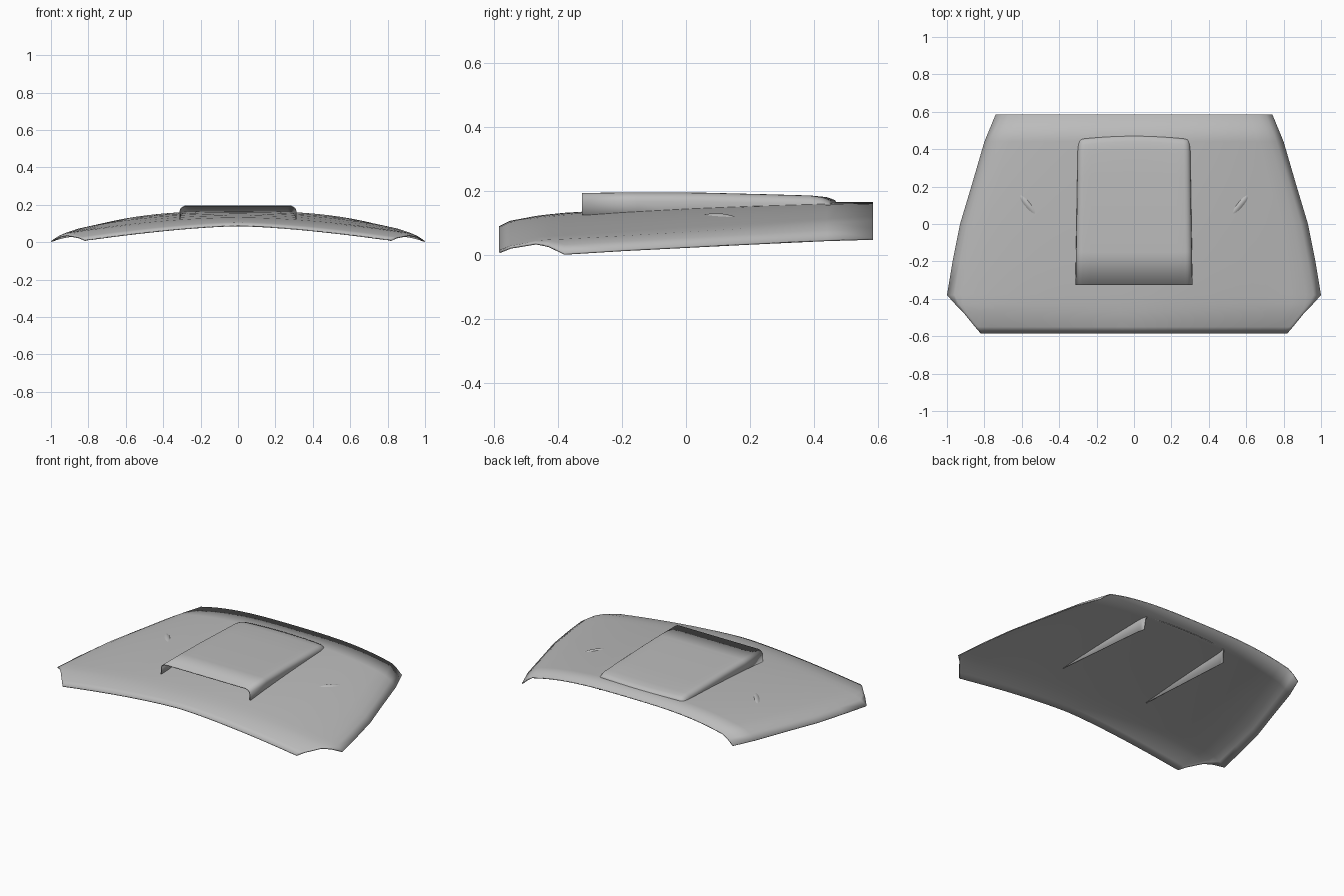
import bpy, bmesh, math

cube = bpy.data.objects.get("Cube")
if cube:
    bpy.data.objects.remove(cube, do_unlink=True)

paint = bpy.data.materials.new("grey_paint")
paint.use_nodes = True
GREY = (0.5, 0.5, 0.5, 1)
paint.diffuse_color = GREY
paint.node_tree.nodes["Principled BSDF"].inputs["Base Color"].default_value = GREY


def sheet(name, rows, thickness, angle=40):
    """Skin a list of equal-length point rows into a smooth thin panel."""
    bm = bmesh.new()
    grid = [[bm.verts.new(p) for p in row] for row in rows]
    for a, b in zip(grid, grid[1:]):
        for i in range(len(a) - 1):
            bm.faces.new((a[i], a[i + 1], b[i + 1], b[i]))
    bmesh.ops.remove_doubles(bm, verts=bm.verts, dist=0.0001)
    mesh = bpy.data.meshes.new(name)
    bm.to_mesh(mesh)
    bm.free()
    mesh.materials.append(paint)
    obj = bpy.data.objects.new(name, mesh)
    bpy.context.collection.objects.link(obj)
    bpy.ops.object.select_all(action="DESELECT")
    obj.select_set(True)
    bpy.context.view_layer.objects.active = obj
    bpy.ops.object.shade_smooth_by_angle(angle=math.radians(angle))
    if thickness:
        solid = obj.modifiers.new("thickness", "SOLIDIFY")
        solid.thickness = thickness
        solid.offset = -1
    return obj


# Stations along the panel: y, centre z, crease x, crease z, edge x, edge z
STATIONS = [
    (-0.585, 0.090, 0.79, 0.016, 0.82, 0.011),
    (-0.55, 0.107, 0.83, 0.030, 0.85, 0.025),
    (-0.47, 0.122, 0.895, 0.045, 0.915, 0.038),
    (-0.43, 0.127, 0.915, 0.048, 0.955, 0.030),
    (-0.38, 0.132, 0.92, 0.050, 1.00, 0.006),
    (-0.20, 0.143, 0.89, 0.060, 0.97, 0.017),
    (0.00, 0.152, 0.855, 0.072, 0.93, 0.027),
    (0.20, 0.159, 0.80, 0.084, 0.87, 0.037),
    (0.44, 0.165, 0.725, 0.100, 0.80, 0.048),
    (0.585, 0.165, 0.67, 0.108, 0.74, 0.052),
]


def station(y):
    for a, b in zip(STATIONS, STATIONS[1:]):
        if y <= b[0]:
            t = (y - a[0]) / (b[0] - a[0])
            return [p + (q - p) * t for p, q in zip(a, b)]
    return list(STATIONS[-1])


def crown(y, u):
    """Height at fraction u of the way from the centre to the side crease."""
    s = station(y)
    power = 1.5 + 1.5 * (y + 0.585) / 1.17
    return s[1] - (s[1] - s[3]) * abs(u) ** power


def hood_z(x, y):
    return crown(y, x / station(y)[2])


# Main panel
rows = []
for s in STATIONS:
    y, _, xc, zc, xe, ze = s
    half = [(xc * i / 12, y, crown(y, i / 12)) for i in range(13)]
    half.append(((xc + xe) / 2, y, (zc + ze) / 2 + (xe - xc) * 0.06))
    half.append((xe, y, ze))
    rows.append([(-x, yy, z) for x, yy, z in reversed(half[1:])] + half)
sheet("hood_panel", rows, 0.006)

# Raised scoop, open at the front: y, top z, half width, skirt bottom z
SCOOP = [
    (-0.325, 0.194, 0.312, 0.126),
    (-0.15, 0.196, 0.309, 0.115),
    (0.05, 0.195, 0.306, 0.101),
    (0.25, 0.190, 0.303, 0.088),
    (0.39, 0.186, 0.301, 0.078),
    (0.44, 0.181, 0.299, 0.074),
    (0.465, 0.172, 0.296, 0.073),
    (0.475, 0.158, 0.292, 0.150),
]
rows = []
for y, top, w, low in SCOOP:
    r = min(0.028, top - low)
    half = [(w * f, top) for f in (0, 0.25, 0.5, 0.75)]
    for k in range(6):
        a = math.radians(18 * k)
        half.append((w - 0.035 + 0.035 * math.sin(a), top - r * (1 - math.cos(a))))
    half.append((w + 0.002, low))
    bow = 0.02 if y > 0.42 else 0
    half = [(x, y - bow * (x / w) ** 2, z) for x, z in half]
    rows.append([(-x, yy, z) for x, yy, z in reversed(half[1:])] + half)
sheet("hood_scoop", rows, 0.005, 50)

# Small raised blisters either side of the scoop
for side, label in ((1, "left"), (-1, "right")):
    rows = []
    for i in range(5):
        r = i / 4
        ring = []
        for k in range(25):
            a = side * 2 * math.pi * k / 24
            u, v = 0.066 * r * math.cos(a), 0.016 * r * math.sin(a)
            x, y = 0.57 + 0.64 * u + 0.77 * v, 0.105 + 0.77 * u - 0.64 * v
            ring.append((side * x, y, hood_z(x, y) - 0.001 + 0.007 * (1 - r * r)))
        rows.append(ring)
    sheet(label + "_blister", rows, 0)
